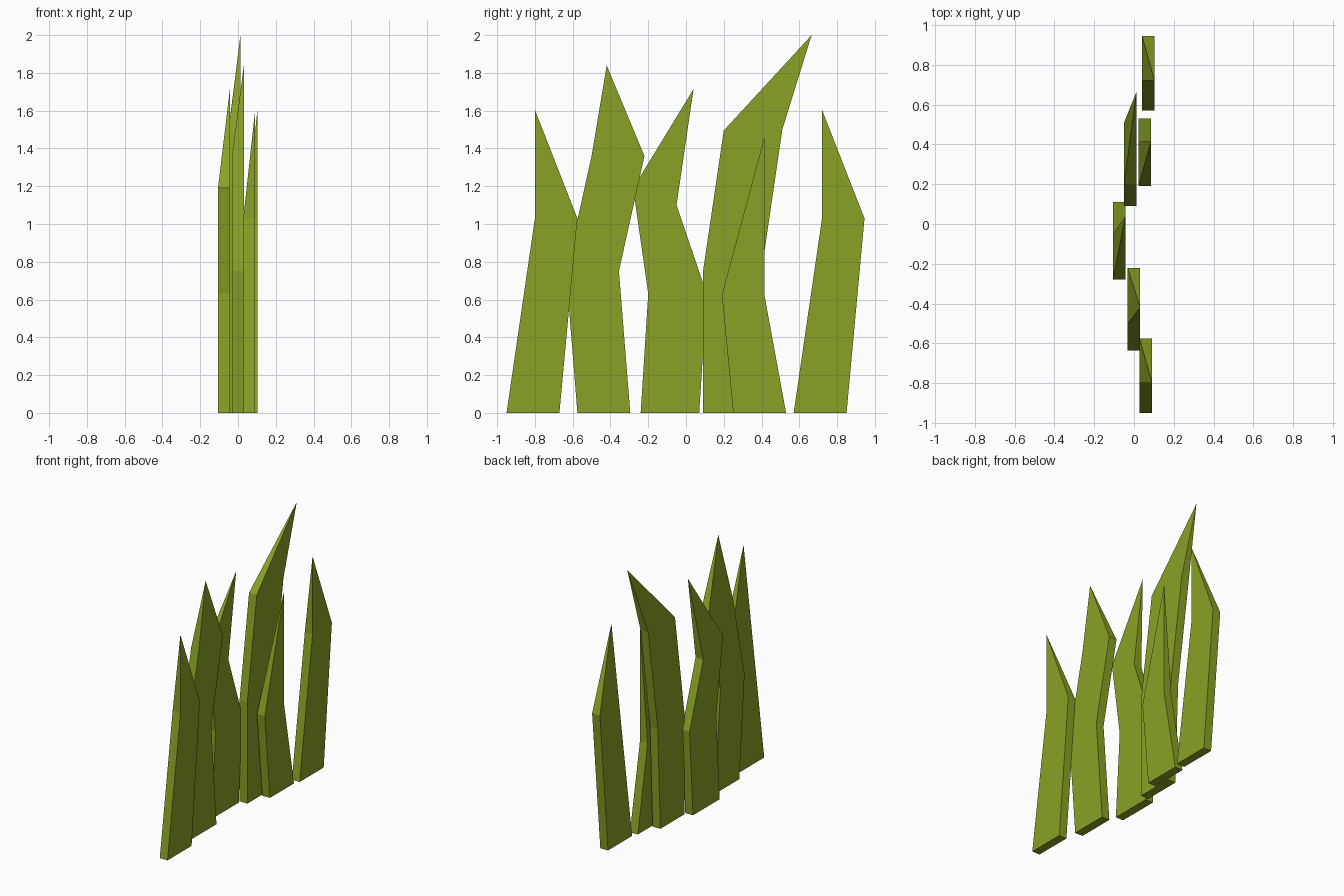
import bpy

cube = bpy.data.objects.get("Cube")
if cube:
    bpy.data.objects.remove(cube, do_unlink=True)

# Single leaf-green material
green = bpy.data.materials.new("grass_green")
green.use_nodes = True
colour = (0.25, 0.36, 0.018, 1)
green.diffuse_color = colour
bsdf = green.node_tree.nodes["Principled BSDF"]
bsdf.inputs["Base Color"].default_value = colour
bsdf.inputs["Roughness"].default_value = 0.9

THICKNESS = 0.063


def blade(name, x, left, right, tip):
    """Flat blade: rings between left and right edge points, closing to a tip on the +x face."""
    verts, faces = [], []
    for (ya, za), (yb, zb) in zip(left, right):
        verts += [(x, ya, za), (x + THICKNESS, ya, za),
                  (x + THICKNESS, yb, zb), (x, yb, zb)]
    verts.append((x + THICKNESS, *tip))
    faces.append((3, 2, 1, 0))
    top = len(verts) - 1
    for ring in range(len(left)):
        base = 4 * ring
        for i in range(4):
            a, b = base + i, base + (i + 1) % 4
            if ring < len(left) - 1:
                faces.append((a, b, b + 4, a + 4))
            else:
                faces.append((a, b, top))
    mesh = bpy.data.meshes.new(name)
    mesh.from_pydata(verts, [], faces)
    mesh.materials.append(green)
    mesh.validate()
    obj = bpy.data.objects.new(name, mesh)
    bpy.context.collection.objects.link(obj)


# Matching outer blades at both ends of the tuft
for name, x, y in (("front_blade", 0.028, -0.95), ("back_blade", 0.04, 0.57)):
    blade(name, x, [(y, 0), (y + 0.15, 1.03)],
          [(y + 0.28, 0), (y + 0.375, 1.03)], (y + 0.15, 1.605))

# Inner blades
blade("broad_blade", -0.032,
      [(-0.575, 0), (-0.635, 0.75), (-0.50, 1.36)],
      [(-0.295, 0), (-0.355, 0.75), (-0.22, 1.36)], (-0.42, 1.84))
blade("curved_blade", -0.106,
      [(-0.24, 0), (-0.20, 0.63), (-0.28, 1.19)],
      [(0.07, 0), (0.11, 0.63), (-0.05, 1.10)], (0.04, 1.715))
blade("tall_blade", -0.05,
      [(0.09, 0), (0.09, 0.75), (0.20, 1.495)],
      [(0.37, 0), (0.40, 0.75), (0.51, 1.50)], (0.665, 2.0))
blade("short_blade", 0.022,
      [(0.25, 0), (0.19, 0.625)],
      [(0.53, 0), (0.415, 0.625)], (0.415, 1.46))
